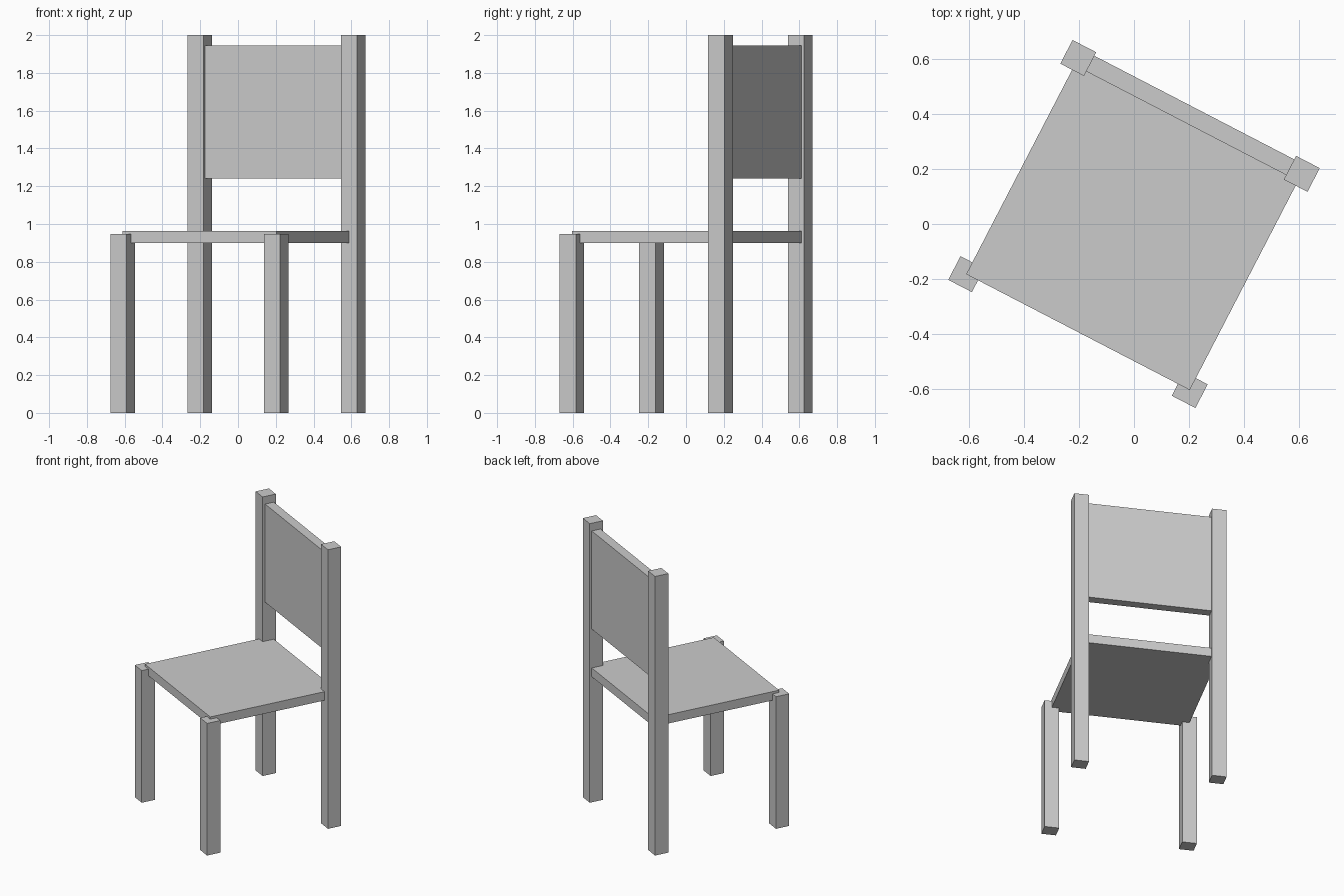
import bpy
from math import radians
from mathutils import Matrix

if "Cube" in bpy.data.objects:
    bpy.data.objects.remove(bpy.data.objects["Cube"])

TURN = Matrix.Rotation(radians(-27.4), 4, 'Z')  # whole chair is turned about z
LX, LY, LEG = 0.458, 0.443, 0.097               # leg centres and leg thickness


def box(name, lo, hi):
    """Box between two corners in the chair's own axes, then turned."""
    bpy.ops.mesh.primitive_cube_add(size=1)
    ob = bpy.context.object
    ob.name = name
    size = [b - a for a, b in zip(lo, hi)]
    mid = [(a + b) / 2 for a, b in zip(lo, hi)]
    ob.data.transform(TURN @ Matrix.Translation(mid) @ Matrix.Diagonal((*size, 1)))
    return ob


# legs: short at the front, full-height posts at the back
h = LEG / 2
for side, x in (("left", -LX), ("right", LX)):
    for part, y, top in (("front_leg", -LY, 0.947), ("back_post", LY, 2.0)):
        box(f"{part}_{side}", (x - h, y - h, 0), (x + h, y + h, top))

# seat slab, running from the front leg centres to the back of the backrest
box("seat", (-LX, -LY, 0.90), (LX, 0.477, 0.963))

# backrest panel held between the posts
box("backrest", (-LX, 0.413, 1.242), (LX, 0.477, 1.945))
